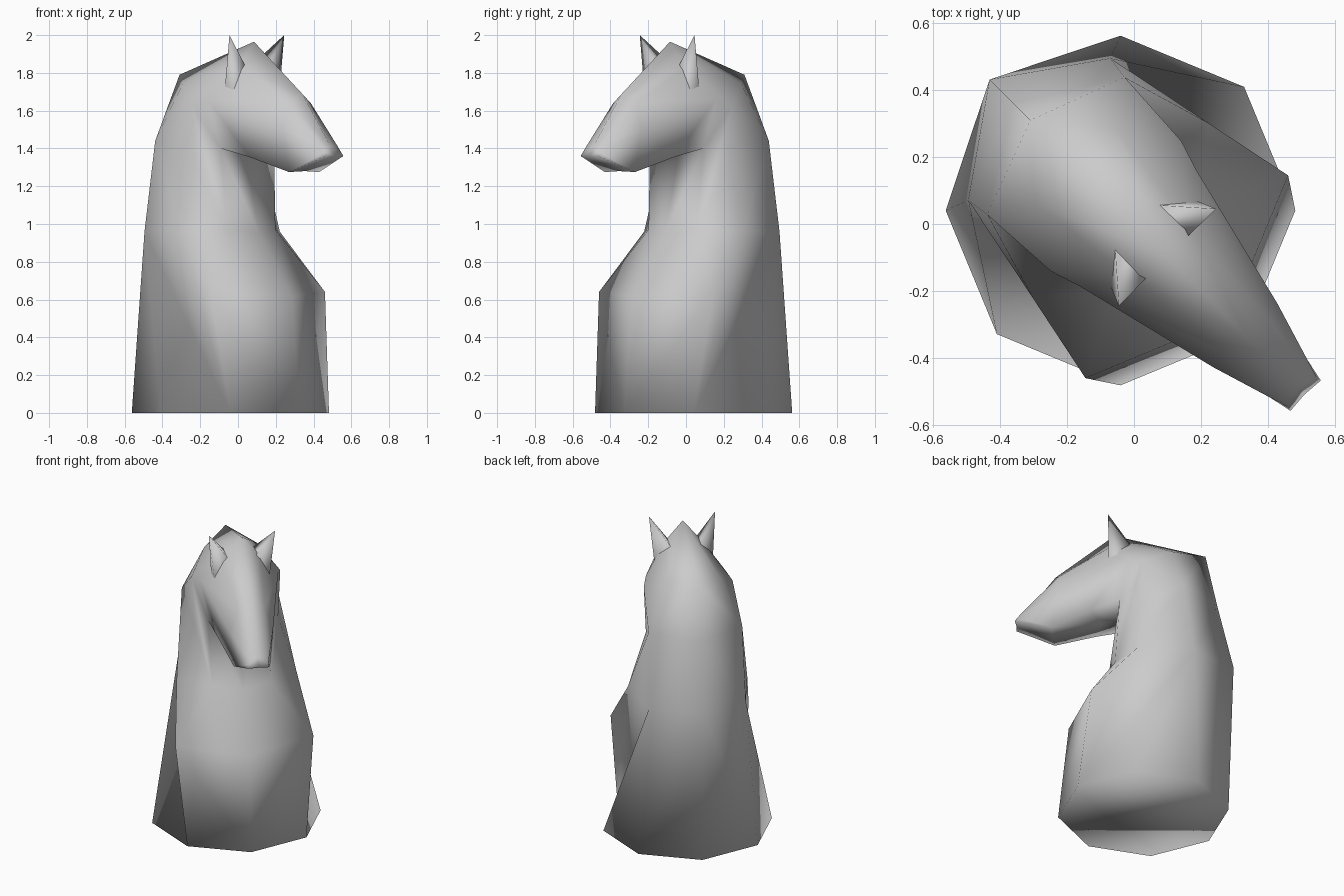
import bpy, bmesh, math
from mathutils import Matrix

if "Cube" in bpy.data.objects:
    bpy.data.objects.remove(bpy.data.objects["Cube"])

# The figure is modelled facing local +x, then turned to face the front-right diagonal
TURN = Matrix.Rotation(math.radians(-45), 4, 'Z')


def finish(bm, name):
    bmesh.ops.transform(bm, matrix=TURN, verts=bm.verts)
    bmesh.ops.recalc_face_normals(bm, faces=bm.faces)
    for f in bm.faces:
        f.smooth = True
    mesh = bpy.data.meshes.new(name)
    bm.to_mesh(mesh)
    bm.free()
    ob = bpy.data.objects.new(name, mesh)
    bpy.context.collection.objects.link(ob)
    return ob


def full_ring(half):
    """Half ring runs front/underside -> side -> back/top; mirror it across y."""
    return half + [(x, -y, z) for x, y, z in half[-2:0:-1]]


# Octagonal base
R, CX = 0.522, -0.057
base = [(CX + R * math.cos(i * math.pi / 4), R * math.sin(i * math.pi / 4), 0) for i in range(5)]

# Half cross-sections from the base up the neck and out to the muzzle
sections = [
    base,
    # chest and shoulders
    [(.40, 0, .62), (.223, .428, .64), (CX, .37, .96), (-.40, .30, .96), (-.61, 0, 1.0)],
    # neck
    [(.16, 0, .95), (.10, .18, .97), (-.065, .26, 1.32), (-.33, .29, 1.44), (-.51, 0, 1.44)],
    # throat and crest
    [(.05, 0, 1.38), (.07, .20, 1.40), (-.075, .275, 1.63), (-.25, .165, 1.74), (-.438, 0, 1.79)],
    # cheeks and poll
    [(.20, 0, 1.35), (.25, .165, 1.355), (.02, .245, 1.66), (.12, .115, 1.83), (.12, 0, 1.965)],
    # chin and face
    [(.50, 0, 1.28), (.495, .113, 1.275), (.47, .135, 1.50), (.46, .085, 1.64), (.48, 0, 1.69)],
    # muzzle
    [(.72, 0, 1.36), (.725, .064, 1.36), (.71, .062, 1.38), (.69, .057, 1.41), (.69, 0, 1.415)],
]
# Diagonals that crease the hollows: (section, side step) -> rising backward or forward
creases = {(0, 1): "back", (0, 2): "back", (1, 1): "front", (1, 2): "back", (2, 2): "front"}

bm = bmesh.new()
rings = [[bm.verts.new(p) for p in full_ring(s)] for s in sections]
for k, (a, b) in enumerate(zip(rings, rings[1:])):
    for step in range(4):
        for i, j in ((step, step + 1), (-step % 8, -(step + 1) % 8)):
            way = creases.get((k, step))
            if way == "back":
                bm.faces.new((a[i], a[j], b[j]))
                bm.faces.new((a[i], b[j], b[i]))
            elif way == "front":
                bm.faces.new((a[i], a[j], b[i]))
                bm.faces.new((a[j], b[j], b[i]))
            else:
                bm.faces.new((a[i], a[j], b[j], b[i]))
bm.faces.new(rings[0][::-1])
bm.faces.new(rings[-1])
bmesh.ops.recalc_face_normals(bm, faces=bm.faces)
# Deep hollow in front of each haunch
bmesh.ops.rotate_edges(bm, edges=[bm.edges.get((rings[0][n], rings[1][n])) for n in (2, 6)])
finish(bm, "horse_body")

# Pointed ears, rooted inside the head
for side, label in ((1, "left"), (-1, "right")):
    bm = bmesh.new()
    foot = [(.14, .08, 1.83), (.14, .17, 1.69), (.08, .18, 1.70), (.01, .09, 1.84)]
    ring = [bm.verts.new((x, side * y, z)) for x, y, z in foot]
    tip = bm.verts.new((.141, side * .205, 2.0))
    for i in range(4):
        bm.faces.new((ring[i], ring[(i + 1) % 4], tip))
    finish(bm, label + "_ear")
